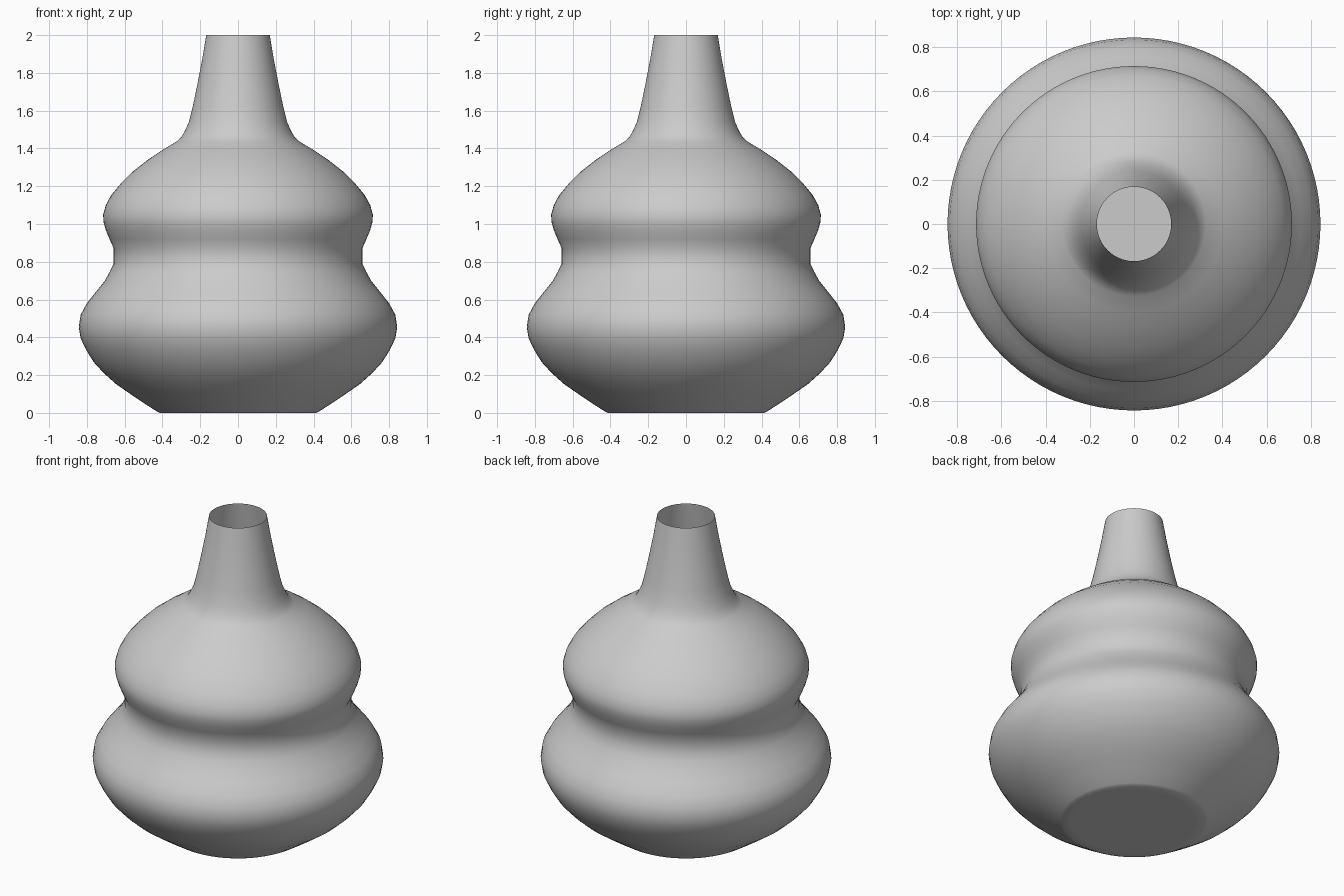
import bpy, bmesh
from math import sin, cos, pi

SEGMENTS = 96

# Profile (radius, height) from base rim to open mouth
PROFILE = [
    (0.36, 0.0), (0.415, 0.0), (0.43, 0.008), (0.50, 0.053), (0.57, 0.10),
    (0.645, 0.152), (0.71, 0.21), (0.765, 0.27), (0.805, 0.335),
    (0.833, 0.395), (0.843, 0.455), (0.833, 0.52), (0.80, 0.58),
    (0.753, 0.64), (0.705, 0.70), (0.68, 0.745), (0.658, 0.79),
    (0.658, 0.87), (0.68, 0.92), (0.70, 0.968), (0.712, 1.01),
    (0.714, 1.05), (0.70, 1.10), (0.67, 1.155), (0.62, 1.215),
    (0.56, 1.275), (0.48, 1.338), (0.40, 1.392), (0.325, 1.437),
    (0.30, 1.46), (0.28, 1.495), (0.26, 1.54), (0.24, 1.62),
    (0.215, 1.74), (0.19, 1.87), (0.168, 2.0),
]


def lathe(name, profile):
    bm = bmesh.new()
    rings = [[bm.verts.new((r * cos(2 * pi * i / SEGMENTS),
                            r * sin(2 * pi * i / SEGMENTS), z))
              for i in range(SEGMENTS)] for r, z in profile]
    for low, high in zip(rings, rings[1:]):
        for i in range(SEGMENTS):
            j = (i + 1) % SEGMENTS
            bm.faces.new((low[i], low[j], high[j], high[i]))
    # Closed floor, the mouth stays open
    bm.faces.new(rings[0][::-1])
    for f in bm.faces:
        f.smooth = True
    mesh = bpy.data.meshes.new(name)
    bm.to_mesh(mesh)
    bm.free()
    obj = bpy.data.objects.new(name, mesh)
    bpy.context.collection.objects.link(obj)
    return obj


# Double-bulb vase, a single thin shell
lathe("vase", PROFILE)
